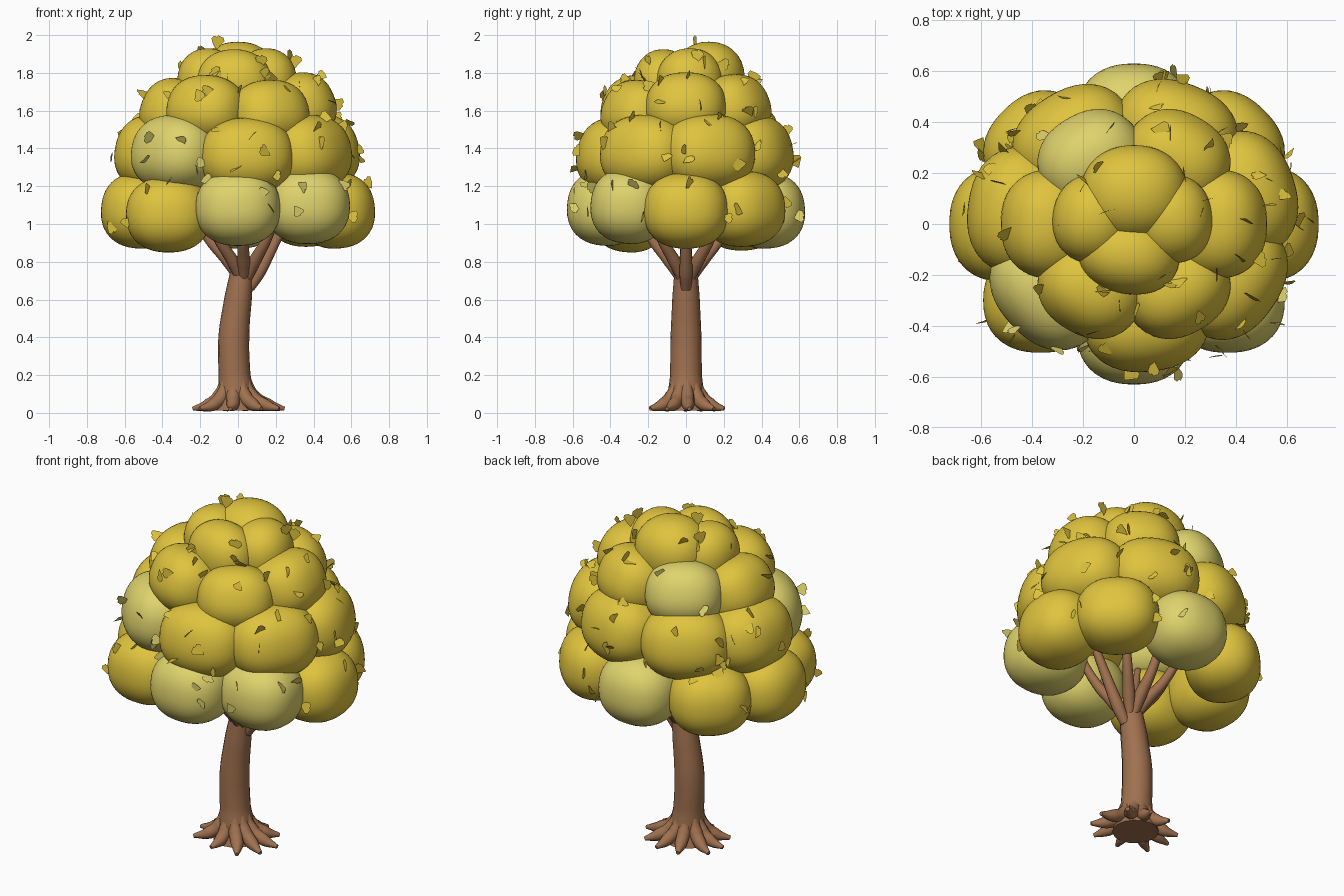
import bpy, bmesh, math, random
from mathutils import Vector, Matrix, Euler

if "Cube" in bpy.data.objects:
    bpy.data.objects.remove(bpy.data.objects["Cube"])

random.seed(11)


def material(name, rgb):
    m = bpy.data.materials.new(name)
    m.diffuse_color = (*rgb, 1)
    m.use_nodes = True
    m.node_tree.nodes["Principled BSDF"].inputs["Base Color"].default_value = m.diffuse_color
    return m


YELLOW = material("autumn yellow", (0.74, 0.55, 0.048))
PALE = material("pale yellow", (0.74, 0.65, 0.15))
BARK = material("brown bark", (0.35, 0.165, 0.078))


def limb(name, points, radii, sides=3):
    """Tapered round tube through the points, converted to a smooth mesh."""
    cu = bpy.data.curves.new(name, 'CURVE')
    cu.dimensions = '3D'
    cu.bevel_depth = 1.0
    cu.bevel_resolution = sides
    cu.resolution_u = 6
    cu.use_fill_caps = True
    sp = cu.splines.new('BEZIER')
    sp.bezier_points.add(len(points) - 1)
    for bp, p, r in zip(sp.bezier_points, points, radii):
        bp.co = p
        bp.radius = r
        bp.handle_left_type = bp.handle_right_type = 'AUTO'
    cu.materials.append(BARK)
    ob = bpy.data.objects.new(name, cu)
    bpy.context.collection.objects.link(ob)
    bpy.ops.object.select_all(action='DESELECT')
    ob.select_set(True)
    bpy.context.view_layer.objects.active = ob
    bpy.ops.object.convert(target='MESH')
    bpy.ops.object.shade_smooth_by_angle(angle=math.radians(50))


# Trunk with a slight bow, its foot level with the ground
limb("trunk",
     [(-0.01, 0, 0.012), (-0.01, 0, 0.09), (-0.018, 0, 0.2), (-0.022, 0, 0.4),
      (0.0, 0, 0.6), (0.025, 0, 0.77)],
     [0.125, 0.098, 0.084, 0.082, 0.073, 0.06], 6)

# Flared roots
for i in range(10):
    a = math.tau * (i + 0.15) / 10 + random.uniform(-0.1, 0.1)
    reach = random.uniform(0.95, 1.05)
    c, s = math.cos(a) * reach, math.sin(a) * 0.84 * reach
    limb("root",
         [(0.058 * c - 0.015, 0.064 * s, 0.19), (0.09 * c - 0.01, 0.095 * s, 0.09),
          (0.16 * c, 0.16 * s, 0.043), (0.245 * c, 0.245 * s, 0.022)],
         [0.02, 0.038, 0.034, 0.011])

# Straight branches fanning up into the crown
for deg in range(0, 360, 45):
    a = math.radians(deg)
    c, s = math.cos(a), math.sin(a)
    z0 = 0.66 if deg == 0 else 0.72
    limb("branch",
         [(0.03 + 0.03 * c, 0.035 * s, z0), (0.03 + 0.08 * c, 0.085 * s, z0 + 0.08),
          (0.025 + 0.18 * c, 0.18 * s, 0.92), (0.02 + 0.32 * c, 0.3 * s, 1.18)],
         [0.028, 0.035, 0.027, 0.018])

# Crown puffs
puffs = []


def puff(name, center, half, angle, tilt, mat, n=2.3):
    """Rounded boxy blob; half sizes are radial, sideways, vertical."""
    m = (Matrix.Translation(center) @ Matrix.Rotation(angle, 4, 'Z')
         @ Matrix.Rotation(-tilt, 4, 'Y') @ Matrix.Diagonal((*half, 1)))
    bm = bmesh.new()
    bmesh.ops.create_icosphere(bm, subdivisions=4, radius=1)
    for v in bm.verts:
        v.co /= sum(abs(k) ** n for k in v.co) ** (1 / n)
        v.co = m @ v.co
    me = bpy.data.meshes.new(name)
    bm.to_mesh(me)
    bm.free()
    me.materials.append(mat)
    me.polygons.foreach_set("use_smooth", [True] * len(me.polygons))
    ob = bpy.data.objects.new(name, me)
    bpy.context.collection.objects.link(ob)
    puffs.append((m, m.inverted(), mat))


def ring(name, angles, rx, ry, heights, half, tilt, pale, square=False):
    for deg, z in zip(angles, heights):
        a = math.radians(deg)
        turn = a
        if square and math.sin(a) < -0.3:  # front puffs face straight forward
            turn = -math.pi / 2
        puff(name, (rx * math.cos(a), ry * math.sin(a), z), half, turn, tilt,
             PALE if deg in pale else YELLOW)


ring("lower_puff", range(0, 360, 45), 0.52, 0.425,
     (1.07, 1.08, 1.07, 1.06, 1.07, 1.05, 1.085, 1.095),
     (0.205, 0.225, 0.2), 0.08, (270, 315, 90), True)
ring("middle_puff", (-84, -34, 18, 69, 121, 172, 223), 0.45, 0.375,
     (1.355, 1.37, 1.375, 1.37, 1.365, 1.37, 1.37),
     (0.205, 0.25, 0.205), 0.2, (223,))
ring("upper_puff", range(0, 360, 60), 0.32, 0.275,
     (1.61, 1.6, 1.6, 1.58, 1.595, 1.57),
     (0.2, 0.215, 0.185), 0.4, (120,))
for x, y, z, h in ((0.0, 0.12, 1.775, (0.19, 0.21, 0.19)),
                   (-0.02, -0.12, 1.745, (0.155, 0.2, 0.18)),
                   (-0.16, 0.02, 1.755, (0.16, 0.175, 0.175)),
                   (0.15, 0.02, 1.755, (0.16, 0.175, 0.175))):
    puff("top_puff", (x, y, z), h, math.atan2(y, x), 0.0, YELLOW, 2.15)

# Loose fan-shaped leaves scattered on the crown surface
bm = bmesh.new()
FAN = ((-0.1, -0.9), (0.3, -0.5), (0.85, 0.1), (0.75, 0.5), (0.4, 0.65), (0.1, 0.8),
       (0.0, 0.6), (-0.4, 0.75), (-0.75, 0.45), (-0.5, -0.3))


def leaf(pos, rot, size, index):
    vs = [bm.verts.new(pos + rot @ Vector((u * size, v * size, 0.15 * size * u * u)))
          for u, v in FAN]
    bm.faces.new(vs).material_index = index


def exposed(p, own):
    return all(i == own or (inv @ p).length > 1.08 for i, (_, inv, _) in enumerate(puffs))


count = 0
while count < 90:
    i = random.randrange(len(puffs))
    m, _, mat = puffs[i]
    d = Vector([random.gauss(0, 1) for _ in range(3)]).normalized()
    p = m @ (d * 1.1)
    outward = p.x * p.x + p.y * p.y > 0.16 or p.z > 1.55
    if not (outward and 0.98 < p.z < 1.94 and abs(p.x) < 0.71 and abs(p.y) < 0.62
            and exposed(p, i)):
        continue
    rot = Euler([random.uniform(0, math.tau) for _ in range(3)]).to_matrix()
    leaf(p, rot, random.uniform(0.034, 0.046), 1 if mat == PALE else 0)
    count += 1
# Upright leaves at the very top
for x, y, z, turn in ((-0.11, 0.05, 1.963, 0.3), (0.27, 0.06, 1.89, 1.2), (0.3, 0.1, 1.86, 0.2),
                      (-0.3, 0.0, 1.83, 2.2), (-0.2, 0.15, 1.91, 1.0), (0.12, -0.2, 1.86, 0.5)):
    leaf(Vector((x, y, z)), Euler((math.pi / 2, 0, turn)).to_matrix(), 0.045, 0)

me = bpy.data.meshes.new("loose_leaves")
bm.to_mesh(me)
bm.free()
me.materials.append(YELLOW)
me.materials.append(PALE)
bpy.context.collection.objects.link(bpy.data.objects.new("loose_leaves", me))
